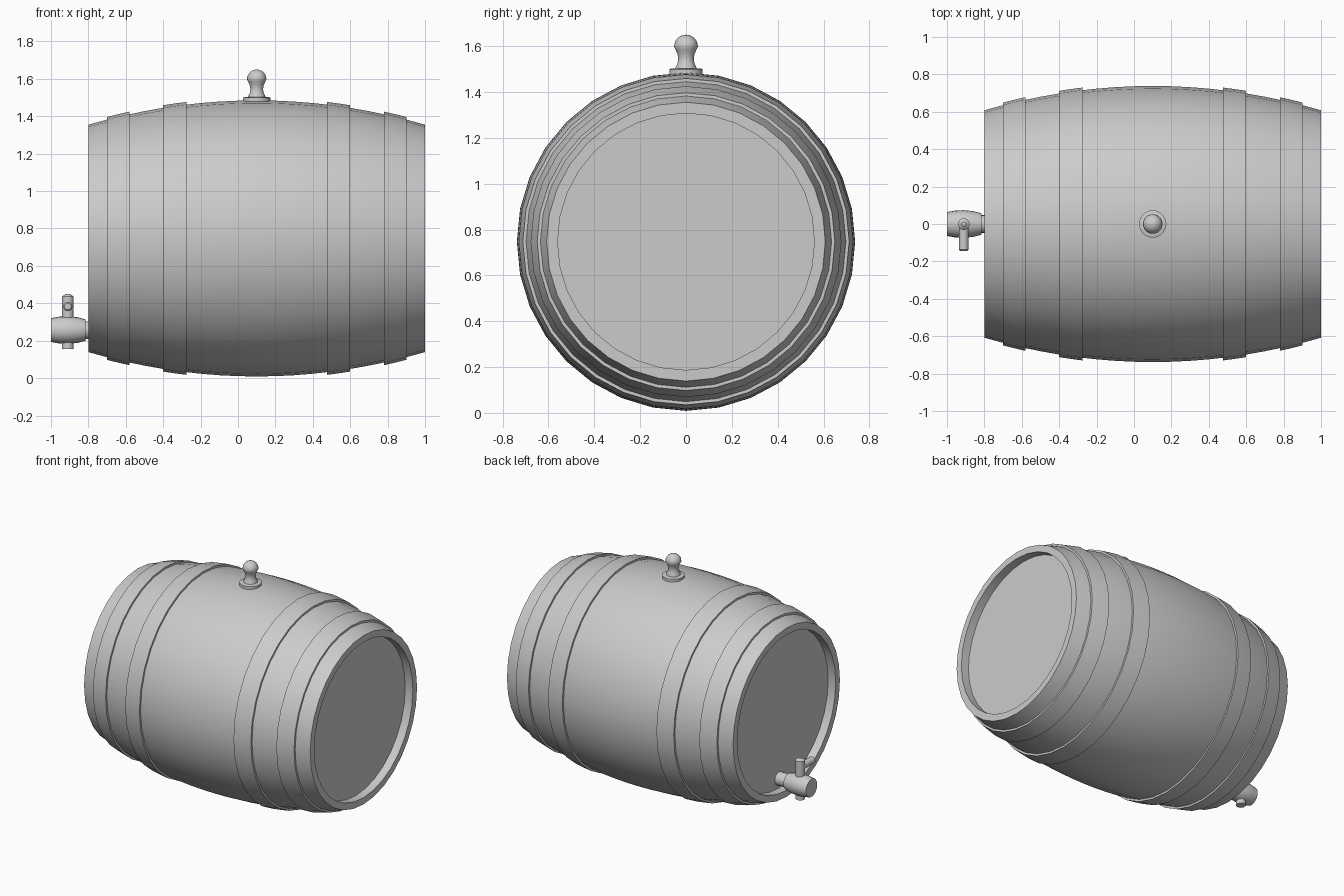
import bpy, bmesh, math
from mathutils import Matrix, Vector

cube = bpy.data.objects.get("Cube")
if cube:
    bpy.data.objects.remove(cube, do_unlink=True)

grey = bpy.data.materials.new("plain grey")
grey.use_nodes = True
COLOUR = (0.6, 0.6, 0.6, 1)
grey.diffuse_color = COLOUR
grey.node_tree.nodes["Principled BSDF"].inputs["Base Color"].default_value = COLOUR

CX, CZ = 0.1, 0.747      # barrel axis centre
HALF, BELLY, TAPER = 0.9, 0.738, 0.13
SIDES = 32


def lathe(name, profile, axis, origin, sides, closed=False, angle=30):
    """Revolve (distance along axis, radius) points about an axis."""
    bm = bmesh.new()
    rings = []
    for t, r in profile:
        if r == 0:
            rings.append([bm.verts.new((0, 0, t))] * sides)
        else:
            rings.append([bm.verts.new((r * math.cos(a), r * math.sin(a), t))
                          for a in (math.tau * i / sides for i in range(sides))])
    pairs = list(zip(rings, rings[1:]))
    if closed:
        pairs.append((rings[-1], rings[0]))
    for a, b in pairs:
        for i in range(sides):
            j = (i + 1) % sides
            corners = list(dict.fromkeys((a[i], a[j], b[j], b[i])))
            bm.faces.new(corners)
    bmesh.ops.recalc_face_normals(bm, faces=bm.faces)
    turn = Vector((0, 0, 1)).rotation_difference(Vector(axis)).to_matrix().to_4x4()
    bm.transform(Matrix.Translation(origin) @ turn)
    mesh = bpy.data.meshes.new(name)
    bm.to_mesh(mesh)
    bm.free()
    mesh.materials.append(grey)
    obj = bpy.data.objects.new(name, mesh)
    bpy.context.collection.objects.link(obj)
    bpy.ops.object.select_all(action="DESELECT")
    obj.select_set(True)
    bpy.context.view_layer.objects.active = obj
    bpy.ops.object.shade_smooth_by_angle(angle=math.radians(angle))
    return obj


def bulge(u):
    return BELLY - TAPER * (u / HALF) ** 2


def span(a, b, steps):
    return [a + (b - a) * i / steps for i in range(steps + 1)]


# Barrel: curved staves with a recessed head at each end
RECESS, MOUTH = 0.06, 0.56
staves = [(u, bulge(u)) for u in span(-HALF, HALF, 18)]
left_end = [(HALF, MOUTH), (HALF - RECESS, MOUTH), (HALF - RECESS, 0)]
right_end = [(-t, r) for t, r in reversed(left_end)]
lathe("barrel", right_end + staves + left_end, (1, 0, 0), (CX, 0, CZ), SIDES)

# Hoops: two mirrored pairs of thin bands following the bulge
for label, inner, outer in (("belly", 0.375, 0.5), ("end", 0.68, 0.8)):
    for side, sign in (("left", 1), ("right", -1)):
        us = span(inner, outer, 3)
        band = [(sign * u, bulge(u) + 0.014) for u in us]
        band += [(sign * u, bulge(u) - 0.01) for u in reversed(us)]
        lathe(f"{label}_hoop_{side}", band, (1, 0, 0), (CX, 0, CZ), SIDES, closed=True)

# Bung: flanged base, flared neck and round knob
lathe("bung_flange", [(-0.03, 0), (-0.03, 0.073), (0.014, 0.073), (0.018, 0.062), (0.018, 0)],
      (0, 0, 1), (CX, 0, 1.485), 24)
knob = [(0, 0), (0, 0.05), (0.022, 0.046), (0.04, 0.037), (0.06, 0.034), (0.08, 0.037), (0.1, 0.046)]
knob += [(0.113 + 0.052 * math.sin(a), 0.052 * math.cos(a)) for a in span(0, math.pi / 2, 6)[:-1]]
knob += [(0.165, 0)]
lathe("bung_knob", knob, (0, 0, 1), (CX, 0, 1.485), 24, angle=40)

# Tap: stem, bulged body, upright key and forward handle
TAP_X, TAP_Z = -0.91, 0.257
lathe("tap_stem", [(0, 0), (0, 0.047), (0.13, 0.047), (0.13, 0)], (1, 0, 0), (-0.84, 0, TAP_Z), 20)
body = [(0, 0), (0, 0.064), (0.045, 0.072), (0.09, 0.074), (0.14, 0.069), (0.185, 0.057), (0.185, 0)]
lathe("tap_body", body, (1, 0, 0), (-1, 0, TAP_Z), 20)
key = [(0.157, 0), (0.157, 0.031), (0.436, 0.031), (0.45, 0.012), (0.45, 0)]
lathe("tap_key", key, (0, 0, 1), (TAP_X, 0, 0), 20)
handle = [(0, 0), (0, 0.025), (0.137, 0.025), (0.145, 0.018), (0.145, 0)]
lathe("tap_handle", handle, (0, -1, 0), (TAP_X, 0, 0.383), 16)
